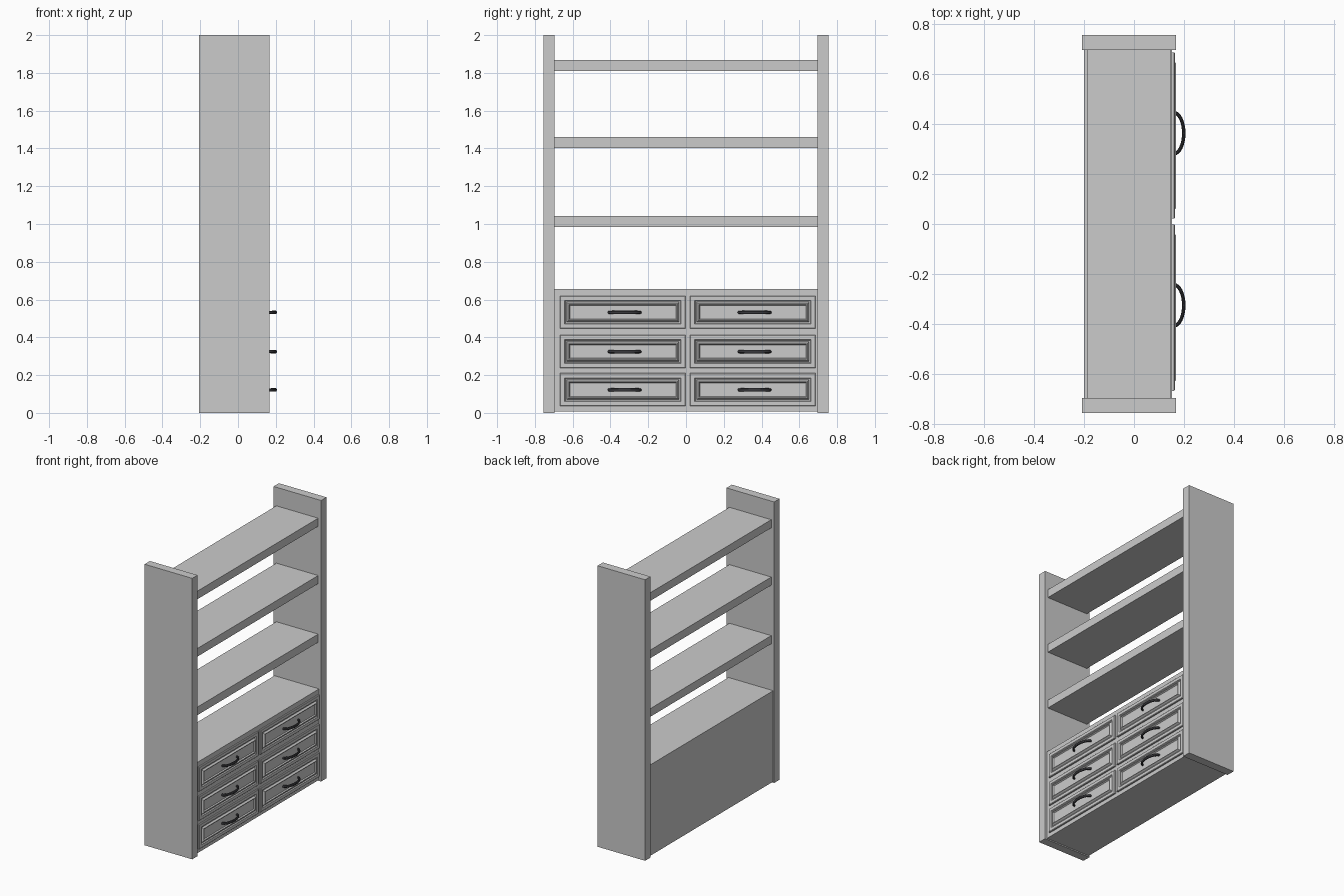
import bpy, bmesh, math

if "Cube" in bpy.data.objects:
    bpy.data.objects.remove(bpy.data.objects["Cube"])

dark = bpy.data.materials.new("dark_metal")
dark.diffuse_color = (0.04, 0.04, 0.045, 1)
dark.use_nodes = True
dark.node_tree.nodes["Principled BSDF"].inputs["Base Color"].default_value = dark.diffuse_color


def mesh_object(name, bm):
    bmesh.ops.recalc_face_normals(bm, faces=bm.faces)
    me = bpy.data.meshes.new(name)
    bm.to_mesh(me)
    bm.free()
    ob = bpy.data.objects.new(name, me)
    bpy.context.collection.objects.link(ob)
    return ob


def box(name, x0, x1, y0, y1, z0, z1):
    bm = bmesh.new()
    bmesh.ops.create_cube(bm, size=1)
    for v in bm.verts:
        v.co.x = x1 if v.co.x > 0 else x0
        v.co.y = y1 if v.co.y > 0 else y0
        v.co.z = z1 if v.co.z > 0 else z0
    return mesh_object(name, bm)


def drawer_front(name, y0, y1, z0, z1):
    # moulded profile: (inset from the edge, x position)
    profile = [(0, 0.148), (0, 0.160), (0.003, 0.163), (0.024, 0.163),
               (0.028, 0.156), (0.034, 0.156), (0.042, 0.168),
               (0.047, 0.168), (0.052, 0.160)]
    bm = bmesh.new()
    rings = []
    for d, x in profile:
        rings.append([bm.verts.new((x, y, z)) for y, z in
                      ((y0 + d, z0 + d), (y1 - d, z0 + d),
                       (y1 - d, z1 - d), (y0 + d, z1 - d))])
    for a, b in zip(rings, rings[1:]):
        for i in range(4):
            j = (i + 1) % 4
            bm.faces.new((a[i], a[j], b[j], b[i]))
    bm.faces.new(rings[0])
    bm.faces.new(rings[-1])
    return mesh_object(name, bm)


def handle(name, y, z):
    # bowed pull: an oval section swept along an arch, thickest in the middle
    bm = bmesh.new()
    rings, steps, sides = [], 16, 10
    for i in range(steps + 1):
        a = math.pi * i / steps
        s = math.sin(a)
        cx, cy = 0.158 + 0.041 * s, y - 0.083 * math.cos(a)
        nx, ny = 0.083 * s, -0.041 * math.cos(a)
        n = math.hypot(nx, ny)
        nx, ny = nx / n, ny / n
        r, h = 0.007, 0.008 + 0.002 * s
        rings.append([bm.verts.new((cx + nx * r * math.cos(t),
                                    cy + ny * r * math.cos(t),
                                    z + h * math.sin(t)))
                      for t in (math.tau * k / sides for k in range(sides))])
    for a, b in zip(rings, rings[1:]):
        for i in range(sides):
            j = (i + 1) % sides
            bm.faces.new((a[i], a[j], b[j], b[i]))
    bm.faces.new(rings[0])
    bm.faces.new(rings[-1])
    ob = mesh_object(name, bm)
    ob.data.materials.append(dark)
    bpy.ops.object.select_all(action='DESELECT')
    ob.select_set(True)
    bpy.context.view_layer.objects.active = ob
    bpy.ops.object.shade_smooth_by_angle()


# upright side panels
box("side_panel_left", -0.207, 0.168, -0.755, -0.695, 0, 2)
box("side_panel_right", -0.207, 0.168, 0.695, 0.755, 0, 2)

# open shelves
for i, z in enumerate((0.985, 1.402, 1.81)):
    box(f"shelf_{i + 1}", -0.185, 0.145, -0.697, 0.697, z, z + 0.058)

# lower cabinet body
box("cabinet_body", -0.2, 0.152, -0.697, 0.697, 0.008, 0.655)

# two columns of three drawers, each with a pull
for r, z0 in enumerate((0.036, 0.238, 0.446)):
    for side, y0 in (("left", -0.667), ("right", 0.021)):
        drawer_front(f"drawer_front_{side}_{r + 1}", y0, y0 + 0.665, z0, z0 + 0.174)
        handle(f"drawer_handle_{side}_{r + 1}", y0 + 0.342, z0 + 0.086)
